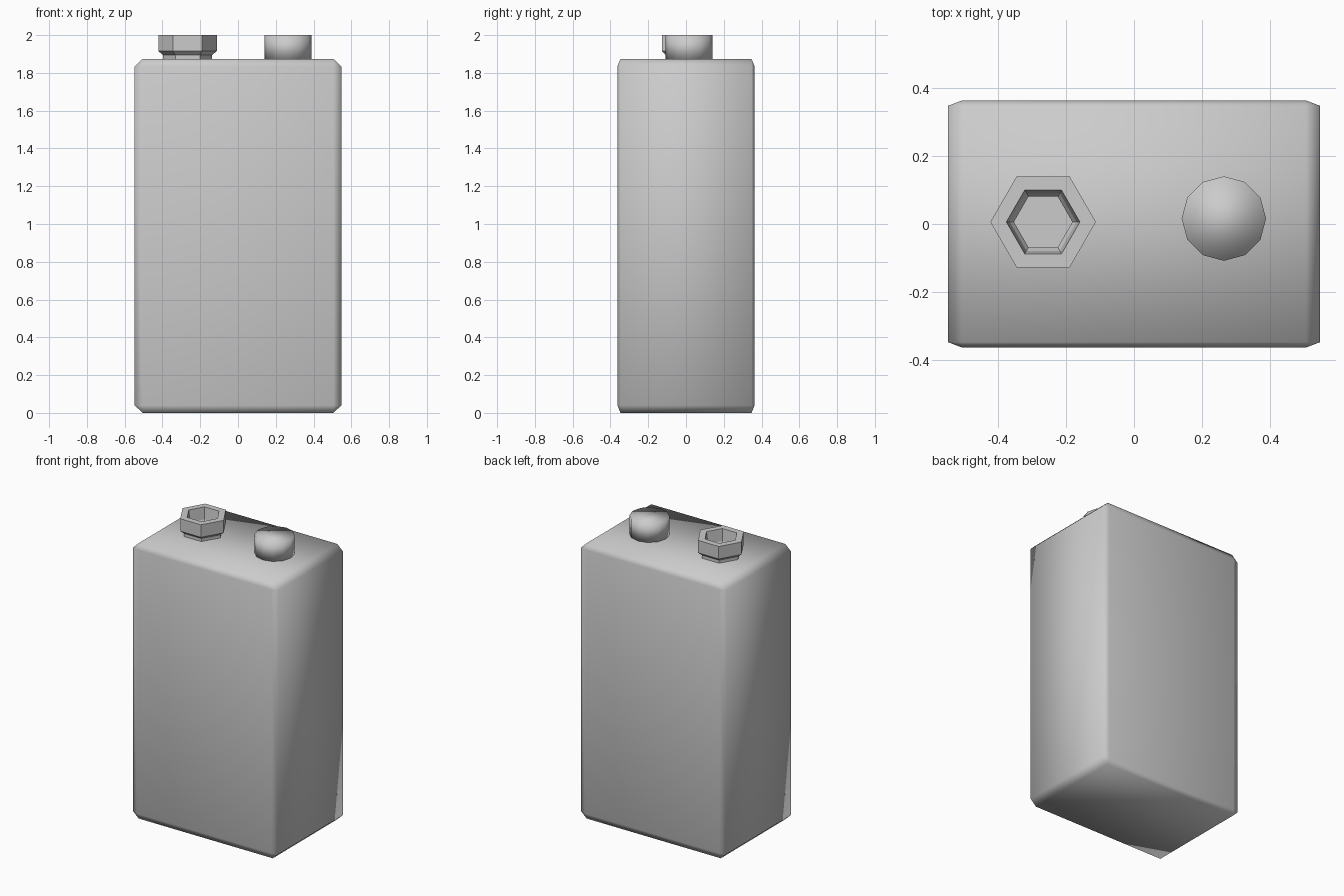
import bpy, bmesh, math
from mathutils import Vector

if "Cube" in bpy.data.objects:
    bpy.data.objects.remove(bpy.data.objects["Cube"])


def add_object(name, bm, smooth):
    bmesh.ops.recalc_face_normals(bm, faces=bm.faces)
    for f in bm.faces:
        f.smooth = smooth
    mesh = bpy.data.meshes.new(name)
    bm.to_mesh(mesh)
    bm.free()
    obj = bpy.data.objects.new(name, mesh)
    bpy.context.collection.objects.link(obj)
    return obj


def stacked_rings(name, centre, sides, profile, smooth):
    """Skin a list of (radius, z) rings and cap both ends."""
    bm = bmesh.new()
    rings = []
    for r, z in profile:
        rings.append([bm.verts.new((centre[0] + r * math.cos(math.tau * i / sides),
                                    centre[1] + r * math.sin(math.tau * i / sides), z))
                      for i in range(sides)])
    for a, b in zip(rings, rings[1:]):
        for i in range(sides):
            j = (i + 1) % sides
            bm.faces.new((a[i], a[j], b[j], b[i]))
    bm.faces.new(rings[0][::-1])
    bm.faces.new(rings[-1])
    return add_object(name, bm, smooth)


# Body: box bevelled in stretched space so each axis gets its own inset
size = Vector((1.094, 0.726, 1.874))
inset = Vector((0.042, 0.016, 0.04))
bm = bmesh.new()
bmesh.ops.create_cube(bm, size=1)
bmesh.ops.scale(bm, vec=[s / i for s, i in zip(size, inset)], verts=bm.verts)
bmesh.ops.bevel(bm, geom=bm.edges[:], offset=1, segments=1, affect='EDGES')
bmesh.ops.scale(bm, vec=inset, verts=bm.verts)
bmesh.ops.translate(bm, vec=(0, 0, size.z / 2), verts=bm.verts)
add_object("battery_body", bm, True)

# Hexagonal socket terminal: foot, flared wall, rim, stepped hole, floor
stacked_rings("hex_terminal", (-0.267, 0.006), 6,
              [(0.130, 1.87), (0.130, 1.895), (0.155, 1.915), (0.155, 2.0),
               (0.108, 2.0), (0.098, 1.92), (0.086, 1.90), (0.086, 1.88)], False)

# Round terminal: softly shaded twelve-sided drum
stacked_rings("round_terminal", (0.264, 0.016), 12, [(0.124, 1.87), (0.124, 2.0)], True)
